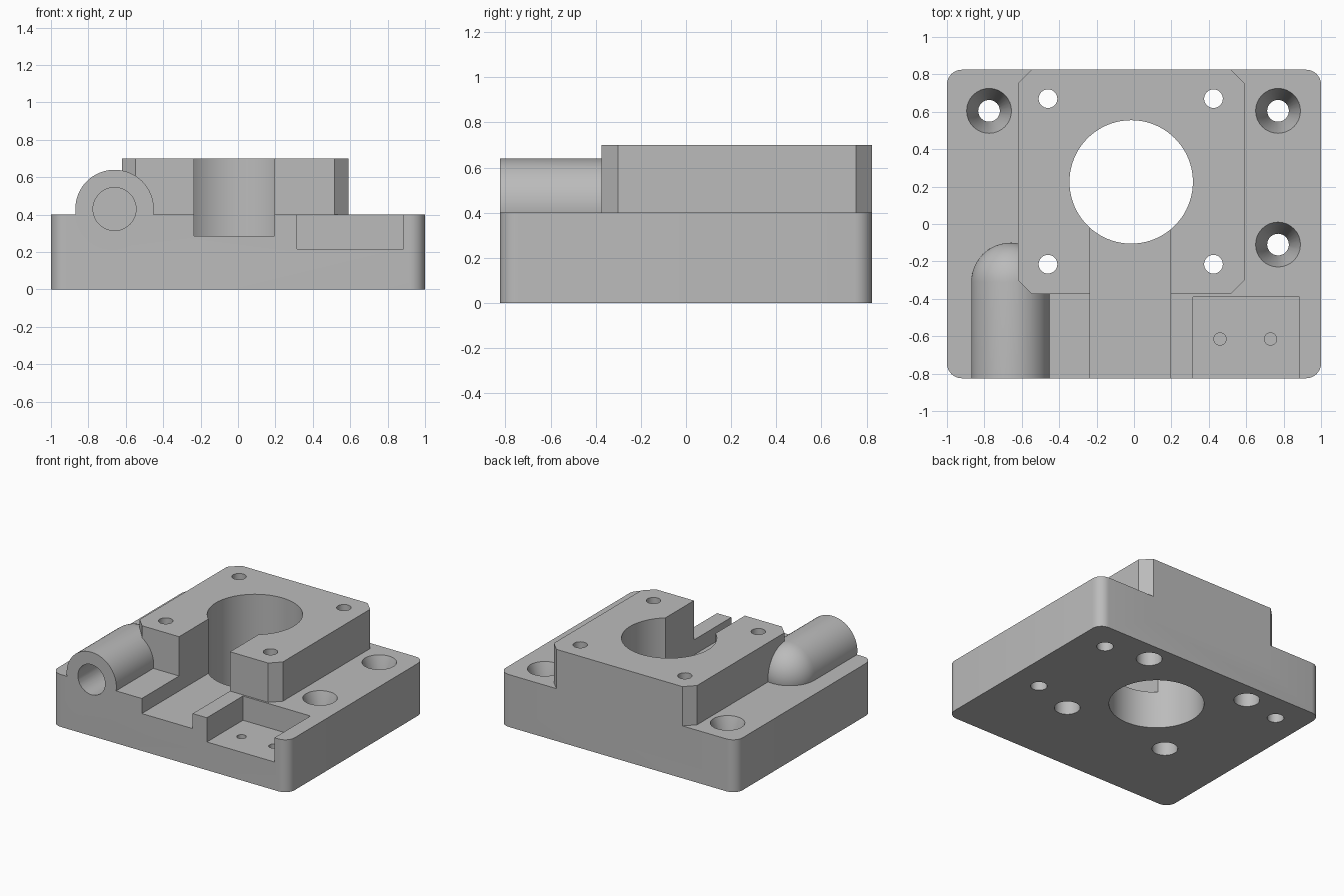
import bpy
import bmesh
from math import pi, sin, cos, radians
from mathutils import Matrix, Vector

cube = bpy.data.objects.get("Cube")
if cube:
    bpy.data.objects.remove(cube, do_unlink=True)

# One plain grey for the whole casting
grey = bpy.data.materials.new("plain_grey")
grey.use_nodes = True
colour = (0.5, 0.5, 0.5, 1)
grey.diffuse_color = colour
grey.node_tree.nodes["Principled BSDF"].inputs["Base Color"].default_value = colour


def finish(bm, name):
    bmesh.ops.recalc_face_normals(bm, faces=bm.faces)
    mesh = bpy.data.meshes.new(name)
    bm.to_mesh(mesh)
    bm.free()
    mesh.materials.append(grey)
    obj = bpy.data.objects.new(name, mesh)
    bpy.context.collection.objects.link(obj)
    return obj


def block(name, x, y, z, corner=0, segments=1):
    """Box from (min, max) pairs, with rounded or chamfered upright edges."""
    bm = bmesh.new()
    bmesh.ops.create_cube(bm, size=1)
    for v in bm.verts:
        v.co = Vector([(a + b) / 2 + c * (b - a) for (a, b), c in zip((x, y, z), v.co)])
    if corner:
        upright = [e for e in bm.edges if abs(e.verts[0].co.z - e.verts[1].co.z) > 0.01]
        bmesh.ops.bevel(bm, geom=upright, offset=corner, segments=segments,
                        profile=0.5, affect='EDGES')
    return finish(bm, name)


def turned(name, profile, location, along_y=False, steps=48):
    """Revolve (radius, height) points about z, or about y when along_y is set."""
    bm = bmesh.new()
    verts = [bm.verts.new((r, 0, h)) for r, h in profile]
    edges = [bm.edges.new(pair) for pair in zip(verts, verts[1:])]
    bmesh.ops.spin(bm, geom=verts + edges, cent=(0, 0, 0), axis=(0, 0, 1),
                   angle=2 * pi, steps=steps, use_duplicate=False)
    bmesh.ops.remove_doubles(bm, verts=bm.verts, dist=0.0005)
    if along_y:
        bm.transform(Matrix.Rotation(-pi / 2, 4, 'X'))
    bm.transform(Matrix.Translation(location))
    return finish(bm, name)


def rod(radius, low, high):
    return [(0, low), (radius, low), (radius, high), (0, high)]


def combine(target, tool, operation):
    mod = target.modifiers.new(tool.name, 'BOOLEAN')
    mod.operation = operation
    mod.solver = 'EXACT'
    mod.object = tool
    bpy.context.view_layer.objects.active = target
    bpy.ops.object.modifier_apply(modifier=mod.name)
    bpy.data.objects.remove(tool, do_unlink=True)


FRONT, BACK = -0.825, 0.825
PIPE_X, PIPE_Z, PIPE_R, DOME_Y = -0.66, 0.43, 0.21, -0.31

# Base plate with the raised mounting block
body = block("mount_body", (-1, 1), (FRONT, BACK), (0, 0.4), 0.08, 8)
combine(body, block("raised_block", (-0.62, 0.59), (-0.375, BACK), (0.2, 0.7), 0.073), 'UNION')

# Domed pipe socket
dome = [(PIPE_R * cos(i * pi / 24), DOME_Y + PIPE_R * sin(i * pi / 24)) for i in range(12)]
pipe_profile = [(0, FRONT), (PIPE_R, FRONT)] + dome + [(0, DOME_Y + PIPE_R)]
combine(body, turned("pipe_socket", pipe_profile, (PIPE_X, 0, PIPE_Z), True, 64), 'UNION')

# Main bore, front slot, corner pocket and pipe hole
cutters = [
    turned("main_bore", rod(0.33, -0.1, 0.9), (-0.015, 0.225, 0), steps=80),
    block("front_slot", (-0.235, 0.195), (-1, 0.225), (0.285, 0.9)),
    block("corner_pocket", (0.315, 0.885), (-1, -0.39), (0.215, 0.9)),
    turned("pipe_hole", rod(0.115, -1, DOME_Y), (PIPE_X, 0, PIPE_Z), True),
]

# Blind pilot holes in the pocket floor
for x in (0.46, 0.73):
    cutters.append(turned("pilot_hole", rod(0.033, 0.06, 0.3), (x, -0.615, 0), steps=24))

# Block bolt holes, counterbored from below
bolt = [(0, -0.1), (0.09, -0.1), (0.09, 0.3), (0.05, 0.3), (0.05, 0.8), (0, 0.8)]
for x in (-0.46, 0.425):
    for y in (-0.215, 0.67):
        cutters.append(turned("bolt_hole", bolt, (x, y, 0), steps=32))

# Tapered screw holes in the base corners
screw = [(0, -0.1), (0.058, -0.1), (0.058, 0.2), (0.12, 0.4), (0.12, 0.6), (0, 0.6)]
for x, y in ((-0.775, 0.605), (0.77, 0.605), (0.77, -0.11)):
    cutters.append(turned("screw_hole", screw, (x, y, 0), steps=32))

for cutter in cutters:
    combine(body, cutter, 'DIFFERENCE')

# Smooth curved walls while keeping machined edges crisp
bpy.ops.object.select_all(action='DESELECT')
body.select_set(True)
bpy.context.view_layer.objects.active = body
bpy.ops.object.shade_smooth_by_angle(angle=radians(25))
